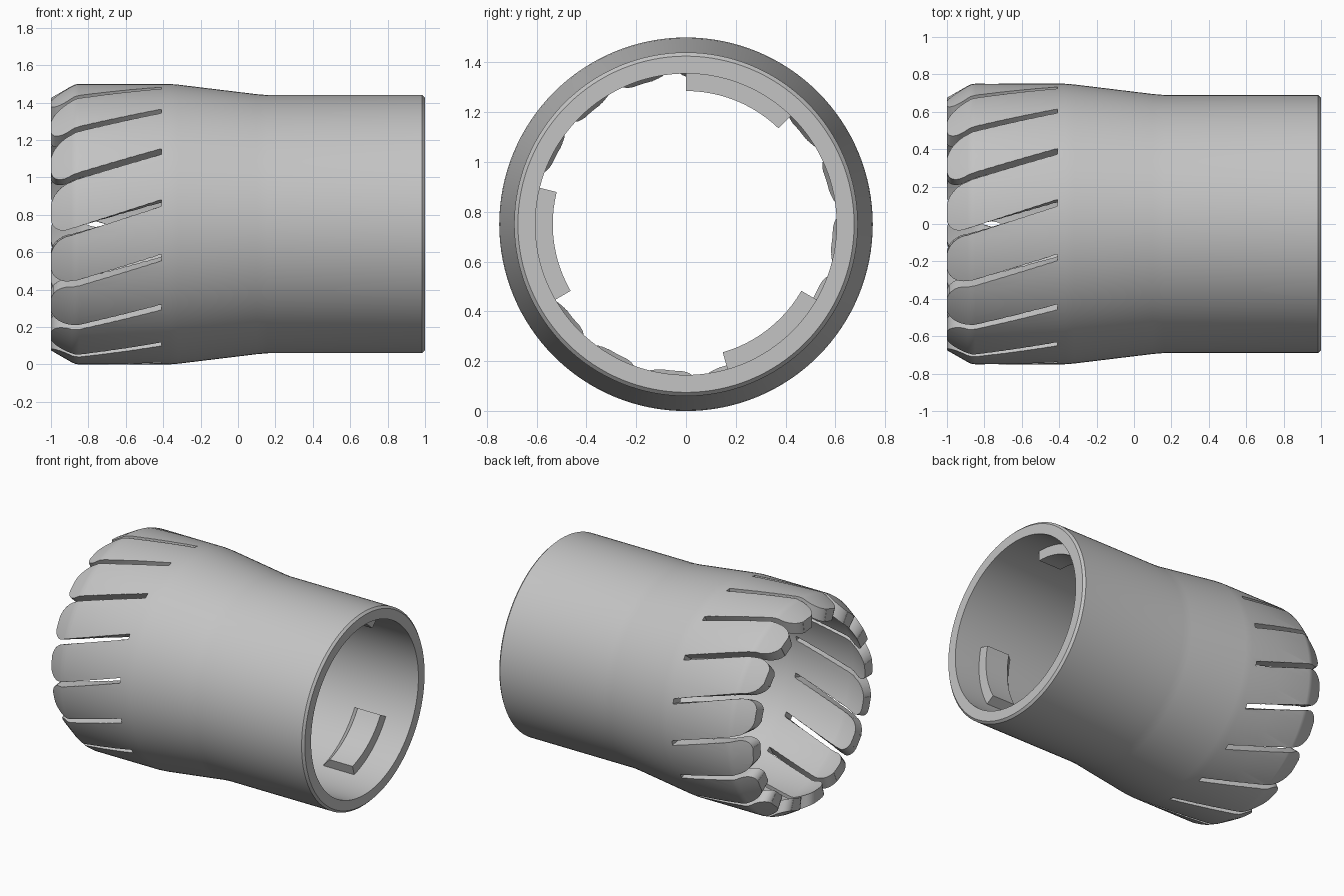
import bpy, math

if "Cube" in bpy.data.objects:
    bpy.data.objects.remove(bpy.data.objects["Cube"])

AXIS_Z = 0.75
SEGMENTS = 128

grey = bpy.data.materials.new("plain grey")
grey.diffuse_color = (0.55, 0.55, 0.55, 1)
grey.use_nodes = True
grey.node_tree.nodes["Principled BSDF"].inputs["Base Color"].default_value = grey.diffuse_color


def point(x, r, a):
    """Point at distance r from the long axis; a runs from the front upward."""
    return (x, -r * math.cos(a), AXIS_Z + r * math.sin(a))


def make_object(name, verts, faces):
    mesh = bpy.data.meshes.new(name)
    mesh.from_pydata(verts, [], faces)
    obj = bpy.data.objects.new(name, mesh)
    bpy.context.collection.objects.link(obj)
    mesh.materials.append(grey)
    # consistent outward normals
    bpy.ops.object.select_all(action='DESELECT')
    obj.select_set(True)
    bpy.context.view_layer.objects.active = obj
    bpy.ops.object.mode_set(mode='EDIT')
    bpy.ops.mesh.select_all(action='SELECT')
    bpy.ops.mesh.normals_make_consistent(inside=False)
    bpy.ops.object.mode_set(mode='OBJECT')
    return obj


def strip(sections, offset):
    """Faces of a capped four-sided prism through the given cross-sections."""
    faces = [[offset + i for i in range(4)]]
    for s in range(sections - 1):
        b = offset + 4 * s
        faces += [[b + i, b + (i + 1) % 4, b + 4 + (i + 1) % 4, b + 4 + i] for i in range(4)]
    faces.append([offset + 4 * (sections - 1) + i for i in range(4)])
    return faces


# Sleeve: closed wall profile (x, radius) turned about the long axis
profile = [(-1, 0.675), (-0.89, 0.738), (-0.87, 0.747), (-0.85, 0.75), (-0.60, 0.75),
           (-0.37, 0.75), (-0.32, 0.746), (0.10, 0.695), (0.16, 0.69), (0.985, 0.69),
           (1, 0.675), (1, 0.605), (0.14, 0.605), (0.08, 0.609), (-0.34, 0.66),
           (-0.39, 0.665), (-0.60, 0.665), (-0.83, 0.665), (-0.86, 0.660), (-1, 0.59)]
n = len(profile)
verts = [point(x, r, 2 * math.pi * s / SEGMENTS) for s in range(SEGMENTS) for x, r in profile]
faces = []
for s in range(SEGMENTS):
    t = (s + 1) % SEGMENTS
    faces += [[s * n + i, s * n + (i + 1) % n, t * n + (i + 1) % n, t * n + i] for i in range(n)]
sleeve = make_object("slotted_sleeve", verts, faces)

# Slot cutters: slanted cuts that flare at the mouth to round the finger tips
TWIST, HALF, R, MEAN = 0.433, 0.0225, 0.09, 0.71
rows = [(-0.41 - 0.05 * i, HALF) for i in range(10)]
for step in range(0, 9):
    t = math.radians(10 * step)
    rows.append((-1 + R * (1 - math.sin(t)), HALF + R * (1 - math.cos(t)) / MEAN))
rows.append((-1.06, rows[-1][1]))
verts, faces = [], []
for k in range(16):
    faces += strip(len(rows), len(verts))
    for x, half in rows:
        mid = 2 * math.pi * k / 16 + TWIST * (x + 0.76)
        verts += [point(x, 0.45, mid - half), point(x, 0.9, mid - half),
                  point(x, 0.9, mid + half), point(x, 0.45, mid + half)]
cutter = make_object("slot_cutter", verts, faces)

cut = sleeve.modifiers.new("slots", 'BOOLEAN')
cut.operation = 'DIFFERENCE'
cut.solver = 'EXACT'
cut.object = cutter
bpy.context.view_layer.objects.active = sleeve
bpy.ops.object.modifier_apply(modifier=cut.name)
bpy.data.objects.remove(cutter)

# Locking lugs: three curved blocks in the bore, ramped on the inner side
verts, faces = [], []
STEPS = 12
for k in range(3):
    faces += strip(STEPS + 1, len(verts))
    for s in range(STEPS + 1):
        # angle measured from +y, converted to the front-based angle
        a = math.pi - math.radians(46 + 120 * k + 44 * s / STEPS)
        verts += [point(0.54, 0.62, a), point(0.80, 0.62, a),
                  point(0.80, 0.535, a), point(0.62, 0.535, a)]
lugs = make_object("locking_lugs", verts, faces)

# Smooth walls with crisp edges
for obj in (sleeve, lugs):
    bpy.ops.object.select_all(action='DESELECT')
    obj.select_set(True)
    bpy.context.view_layer.objects.active = obj
    bpy.ops.object.shade_smooth_by_angle(angle=math.radians(30))
